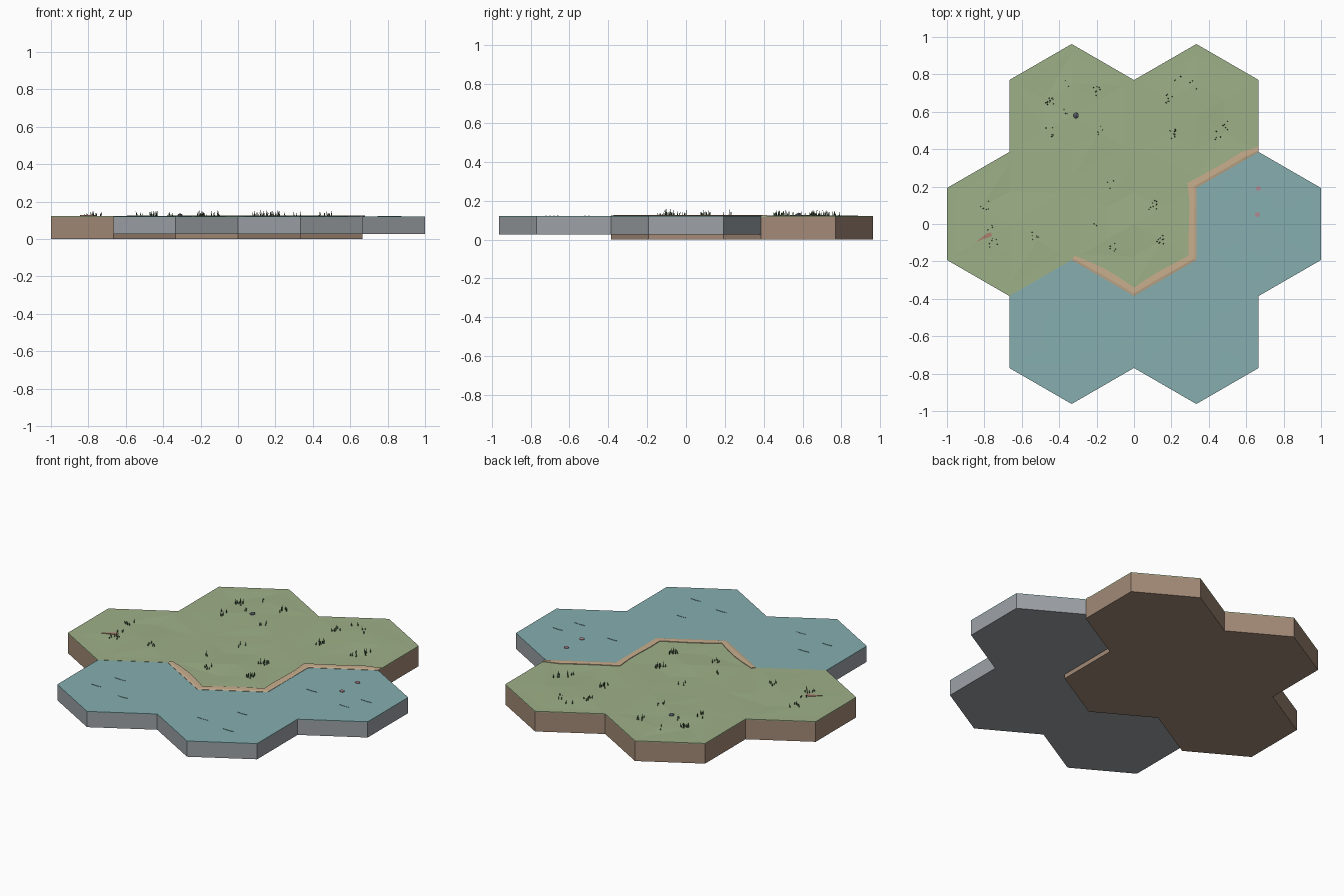
import bpy, bmesh, math, random
from mathutils import Vector, Matrix

if "Cube" in bpy.data.objects:
    bpy.data.objects.remove(bpy.data.objects["Cube"])

random.seed(7)
R = 2 / 3 / math.sqrt(3)      # hexagon corner radius
TOP = 0.122                   # ground level
WATER = 0.121


def material(name, r, g, b):
    lin = [((c / 255 + 0.055) / 1.055) ** 2.4 for c in (r, g, b)]
    m = bpy.data.materials.new(name)
    m.diffuse_color = (*lin, 1)
    m.use_nodes = True
    m.node_tree.nodes["Principled BSDF"].inputs["Base Color"].default_value = m.diffuse_color
    return m


GRASS = material("meadow green", 158, 177, 136)
EARTH = material("earth brown", 163, 138, 119)
LAKE = material("lake teal", 134, 174, 176)
STONE = material("basin grey", 157, 162, 167)
SAND = material("sand", 200, 175, 143)
BLADE = material("blade green", 86, 108, 82)
ROCK = material("rock grey", 105, 110, 122)
CLAY = material("clay red", 172, 128, 112)
LILY = material("lily pink", 178, 138, 146)


def finish(bm, name, *mats):
    mesh = bpy.data.meshes.new(name)
    bm.to_mesh(mesh)
    bm.free()
    ob = bpy.data.objects.new(name, mesh)
    bpy.context.collection.objects.link(ob)
    for m in mats:
        mesh.materials.append(m)
    return ob


def hex_tile(name, cx, cy, z0, z1, bump, top_mat, side_mat):
    """Hexagonal block whose top is a faceted fan of rings."""
    bm = bmesh.new()

    def ring(f, z, jitter=0):
        return [bm.verts.new((cx + f * R * math.cos(math.radians(60 * i + 30)),
                              cy + f * R * math.sin(math.radians(60 * i + 30)),
                              z + random.uniform(-jitter, jitter))) for i in range(6)]

    rings = [ring(1, z0), ring(1, z1 - 0.005), ring(1, z1),
             ring(0.86, z1), ring(0.45, z1, bump)]
    bm.faces.new(rings[0][::-1])
    for k in range(4):
        for i in range(6):
            j = (i + 1) % 6
            a, b, c, d = rings[k][i], rings[k][j], rings[k + 1][j], rings[k + 1][i]
            # walls stay as quads, the uneven ground is split into triangles
            faces = [(a, b, c, d)] if k < 3 else [(a, b, c), (a, c, d)]
            for f in faces:
                bm.faces.new(f).material_index = int(k > 0)
    mid = bm.verts.new((cx, cy, z1 + random.uniform(0, bump)))
    for i in range(6):
        bm.faces.new((rings[4][i], rings[4][(i + 1) % 6], mid)).material_index = 1
    return finish(bm, name, side_mat, top_mat)


H = 1 / 3
S = R * 1.5
for n, (x, y) in enumerate([(0, 0), (-2 * H, 0), (-H, S), (H, S)]):
    hex_tile(f"meadow_tile_{n + 1}", x, y, 0, TOP, 0.004, GRASS, EARTH)
for n, (x, y) in enumerate([(2 * H, 0), (-H, -S), (H, -S)]):
    hex_tile(f"water_tile_{n + 1}", x, y, 0.026, WATER, 0.0004, LAKE, STONE)

# Shore: a mitred sand ribbon along the land side of the waterline
path = [Vector(p) for p in ((-H, -R / 2), (0, -R), (H, -R / 2), (H, R / 2), (2 * H, R))]


def normal(a, b):
    d = (b - a).normalized()
    return Vector((-d.y, d.x))


bm = bmesh.new()
rows = []
corner = []
for i, p in enumerate(path):
    before = normal(path[max(i - 1, 0)], path[max(i, 1)])
    after = normal(path[min(i, 3)], path[min(i + 1, 4)])
    m = (before + after).normalized()
    corner.append(m / m.dot(before))
corner[0] = Vector((0.6, 0.9))
corner[-1] = Vector((0, 1 / math.cos(math.radians(30))))
for i in range(4):
    for s in range(4 + (i == 3)):
        t = s / 4
        p = path[i].lerp(path[i + 1], t)
        off = corner[i].lerp(corner[i + 1], t)
        ends = (i == 3 and s == 4) or (i == 0 and s == 0)
        w = 0.026 if ends else 0.042 + random.uniform(-0.005, 0.005)
        rows.append([bm.verts.new((*p, 0.117)),
                     bm.verts.new((*p, 0.1225)),
                     bm.verts.new((*(p + off * w * 0.3), 0.1255)),
                     bm.verts.new((*(p + off * w), 0.1255)),
                     bm.verts.new((*(p + off * w), 0.119))])
for a, b in zip(rows, rows[1:]):
    for k in range(4):
        bm.faces.new((a[k], b[k], b[k + 1], a[k + 1]))
bm.faces.new(rows[0])
bm.faces.new(rows[-1][::-1])
bmesh.ops.recalc_face_normals(bm, faces=bm.faces)
finish(bm, "sandy_shore", SAND)

# Grass tufts: centre and number of blades
tufts = [(-0.45, 0.65, 10), (-0.20, 0.71, 7), (-0.36, 0.76, 2), (-0.45, 0.49, 6),
         (-0.18, 0.50, 5), (0.19, 0.67, 9), (0.24, 0.78, 3), (0.32, 0.74, 3),
         (0.21, 0.48, 8), (0.455, 0.475, 4), (0.50, 0.53, 5), (-0.12, 0.21, 3),
         (0.10, 0.10, 9), (0.14, -0.08, 10), (-0.11, -0.12, 6), (-0.22, -0.02, 2),
         (-0.53, -0.06, 6), (-0.80, 0.10, 6), (-0.75, -0.10, 6), (-0.77, -0.03, 4),
         (-0.36, 0.60, 3)]
bm = bmesh.new()
for x, y, count in tufts:
    for _ in range(count):
        h = random.uniform(0.018, 0.038)
        spot = Matrix.Translation((x + random.uniform(-0.022, 0.022),
                                   y + random.uniform(-0.026, 0.026), TOP - 0.003))
        lean = Matrix.Rotation(random.uniform(0, 6.28), 4, "Z") @ \
            Matrix.Rotation(random.uniform(0, 0.22), 4, "X")
        bmesh.ops.create_cone(bm, cap_ends=True, segments=3, radius1=0.0042,
                              radius2=0, depth=h,
                              matrix=spot @ lean @ Matrix.Translation((0, 0, h / 2)))
finish(bm, "grass_tufts", BLADE)

# Field stone
bm = bmesh.new()
bmesh.ops.create_icosphere(bm, subdivisions=1, radius=1, matrix=Matrix.Translation(
    (-0.31, 0.58, TOP + 0.003)) @ Matrix.Diagonal((0.016, 0.018, 0.013, 1)))
finish(bm, "field_stone", ROCK)


def flat_plate(name, outline, z, thick, mat):
    bm = bmesh.new()
    low = [bm.verts.new((x, y, z)) for x, y in outline]
    face = bm.faces.new(low)
    up = bmesh.ops.extrude_face_region(bm, geom=[face])["geom"]
    for v in up:
        if isinstance(v, bmesh.types.BMVert):
            v.co.z += thick
    bmesh.ops.recalc_face_normals(bm, faces=bm.faces)
    return finish(bm, name, mat)


# Bare clay patch in the western meadow
flat_plate("clay_patch", [(-0.845, -0.095), (-0.76, -0.065), (-0.765, -0.045),
                          (-0.785, -0.05)], TOP - 0.003, 0.008, CLAY)

# Water lilies
for n, (x, y) in enumerate([(0.665, 0.19), (0.66, 0.05)]):
    pts = [(x + 0.014 * math.cos(math.tau * i / 7), y + 0.013 * math.sin(math.tau * i / 7))
           for i in range(7)]
    flat_plate(f"water_lily_{n + 1}", pts, WATER - 0.001, 0.005, LILY)

# Faint slender ripples on the water
ripples = [(0.78, -0.10), (0.84, 0.02), (0.52, -0.04), (-0.42, -0.52), (-0.28, -0.70),
           (-0.48, -0.66), (0.38, -0.50), (0.24, -0.68), (0.44, -0.72)]
for n, (x, y) in enumerate(ripples):
    flat_plate(f"ripple_{n + 1}", [(x - 0.035, y), (x, y - 0.003), (x + 0.035, y),
                                   (x, y + 0.003)], WATER - 0.001, 0.003, LAKE)
